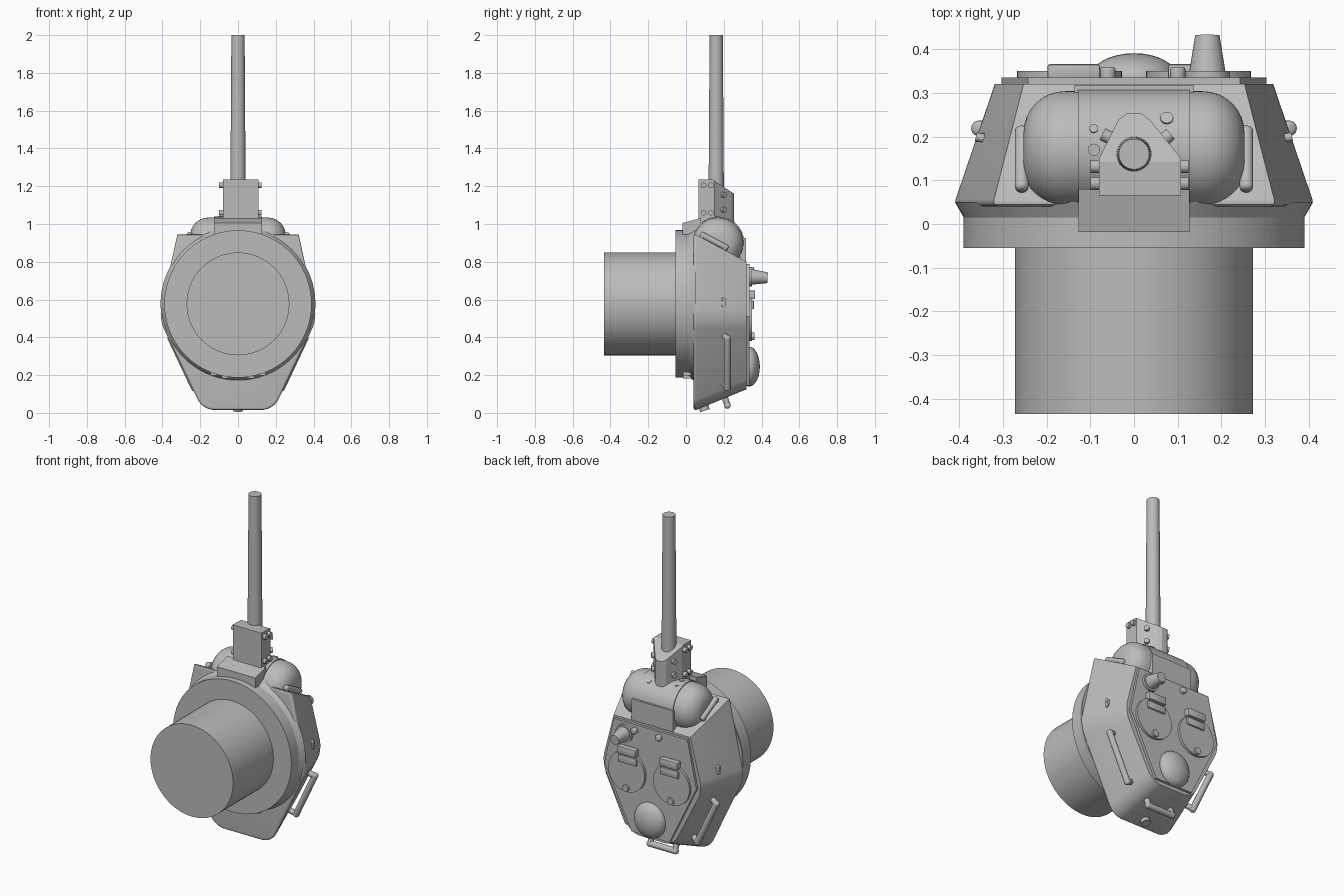
import bpy, bmesh, math
from mathutils import Vector

cube = bpy.data.objects.get("Cube")
if cube:
    bpy.data.objects.remove(cube, do_unlink=True)

GREY = (0.5, 0.5, 0.5, 1)
paint = bpy.data.materials.new("plain grey")
paint.use_nodes = True
paint.diffuse_color = GREY
paint.node_tree.nodes["Principled BSDF"].inputs["Base Color"].default_value = GREY


def finish(name, bm, smooth=True):
    bmesh.ops.recalc_face_normals(bm, faces=bm.faces[:])
    mesh = bpy.data.meshes.new(name)
    bm.to_mesh(mesh)
    bm.free()
    mesh.materials.append(paint)
    obj = bpy.data.objects.new(name, mesh)
    bpy.context.collection.objects.link(obj)
    if smooth:
        bpy.ops.object.select_all(action='DESELECT')
        obj.select_set(True)
        bpy.context.view_layer.objects.active = obj
        bpy.ops.object.shade_smooth_by_angle(angle=math.radians(32))
    return obj


def loft(bottom, top):
    """Closed solid between two matching loops of points."""
    bm = bmesh.new()
    a = [bm.verts.new(p) for p in bottom]
    b = [bm.verts.new(p) for p in top]
    bm.faces.new(a)
    bm.faces.new(b)
    for i in range(len(a)):
        j = (i + 1) % len(a)
        bm.faces.new((a[i], a[j], b[j], b[i]))
    bmesh.ops.recalc_face_normals(bm, faces=bm.faces[:])
    return bm


def box(name, x, y, z, bevel=0.0):
    bm = loft([(p, y[0], q) for p, q in ((x[0], z[0]), (x[1], z[0]), (x[1], z[1]), (x[0], z[1]))],
              [(p, y[1], q) for p, q in ((x[0], z[0]), (x[1], z[0]), (x[1], z[1]), (x[0], z[1]))])
    if bevel:
        bmesh.ops.bevel(bm, geom=bm.edges[:], offset=bevel, segments=2, affect='EDGES', profile=0.5)
    return finish(name, bm)


def rod(name, start, end, r1, r2=None, sides=24, bevel=0.0):
    """Cylinder or cone between two points, with optional rounded ends."""
    start, end = Vector(start), Vector(end)
    axis = end - start
    bm = bmesh.new()
    bmesh.ops.create_cone(bm, cap_ends=True, segments=sides, radius1=r1,
                          radius2=r1 if r2 is None else r2, depth=axis.length)
    if bevel:
        rims = [e for e in bm.edges if any(len(f.verts) > 4 for f in e.link_faces)]
        bmesh.ops.bevel(bm, geom=rims, offset=bevel, segments=8, affect='EDGES', profile=0.5)
    mat = axis.to_track_quat('Z', 'Y').to_matrix().to_4x4()
    mat.translation = (start + end) / 2
    bmesh.ops.transform(bm, matrix=mat, verts=bm.verts[:])
    return finish(name, bm)


def extrude_x(name, profile, half):
    return finish(name, loft([(-half, y, z) for y, z in profile], [(half, y, z) for y, z in profile]))


def handle(name, a, b, out, r=0.018):
    """Staple-shaped grab rail with round corners."""
    a, b, out = Vector(a), Vector(b), Vector(out)
    rod(name, a + out, b + out, r, sides=12, bevel=r * 0.7)
    inset = (b - a).normalized() * r
    for i, foot in enumerate((a + inset, b - inset)):
        rod(f"{name}_foot_{i}", foot - out * 0.3, foot + out, r * 0.9, sides=12)


def hexagon(y, front, wide, rear):
    half = [front, wide, rear]
    return [(x, y, z) for x, z in half] + [(-x, y, z) for x, z in reversed(half)]


# Turret basket and ring
CZ = 0.577
rod("turret_basket", (0, -0.435, CZ), (0, -0.05, CZ), 0.272, sides=64)
rod("turret_ring", (0, -0.055, CZ), (0, 0.06, CZ), 0.39, sides=72)
rod("ring_fillet", (0, 0.015, CZ), (0, 0.05, CZ), 0.39, 0.41, sides=72)
for i, x in enumerate((-0.13, -0.07, 0.07, 0.13)):
    z = CZ - math.sqrt(0.39 ** 2 - x * x)
    box(f"ring_lug_{i}", (x - 0.016, x + 0.016), (-0.015, 0.03), (z - 0.012, z + 0.02))

# Cast turret shell with rounded corners
bm = loft(hexagon(0.04, (0.325, 0.95), (0.424, 0.5), (0.19, 0.01)),
          hexagon(0.32, (0.253, 0.80), (0.33, 0.5), (0.14, 0.125)))
corners = [e for e in bm.edges
           if abs(e.verts[0].co.y - e.verts[1].co.y) > 0.1 and e.verts[0].co.z < 0.6]
bmesh.ops.bevel(bm, geom=corners, offset=0.06, segments=6, affect='EDGES', profile=0.5)
rim = [e for e in bm.edges if all(v.co.y < 0.05 for v in e.verts)]
bmesh.ops.bevel(bm, geom=rim, offset=0.018, segments=4, affect='EDGES', profile=0.5)
finish("turret_shell", bm)

# Roof plate
finish("roof_plate", loft(hexagon(0.31, (0.243, 0.788), (0.303, 0.51), (0.125, 0.145)),
                          hexagon(0.335, (0.243, 0.788), (0.303, 0.51), (0.125, 0.145))))

# Roof hatches with hinges and catches
for side in (-1, 1):
    tag = "left" if side > 0 else "right"
    x = 0.148 * side
    rod(f"hatch_{tag}", (x, 0.33, 0.5), (x, 0.35, 0.5), 0.12, sides=48)
    hx = 0.138 * side
    box(f"hinge_leaf_{tag}", (hx - 0.06, hx + 0.06), (0.33, 0.36), (0.55, 0.594), 0.005)
    box(f"hinge_mount_{tag}", (hx - 0.06, hx + 0.06), (0.33, 0.366), (0.602, 0.648), 0.005)
    rod(f"hatch_catch_{tag}", (x, 0.34, 0.405), (x, 0.363, 0.405), 0.02, sides=16)

# Ventilator dome
bm = bmesh.new()
bmesh.ops.create_uvsphere(bm, u_segments=32, v_segments=16, radius=1)
for v in bm.verts:
    v.co = Vector((v.co.x * 0.1, 0.335 + v.co.y * 0.056, 0.245 + v.co.z * 0.105))
finish("ventilator_dome", bm)

# Periscope and small roof lugs
rod("periscope_base", (0.168, 0.33, 0.72), (0.168, 0.35, 0.72), 0.052, sides=32)
rod("periscope_head", (0.168, 0.345, 0.72), (0.168, 0.432, 0.715), 0.042, 0.028, sides=32)
for i, x in enumerate((-0.06, 0.1)):
    rod(f"roof_lug_{i}", (x, 0.325, 0.755), (x, 0.36, 0.755), 0.018, sides=16, bevel=0.008)

# Rounded gun mantlet and its central cover
MY, MZ = 0.17, 0.9
rod("mantlet", (-0.253, MY, MZ), (0.253, MY, MZ), 0.134, sides=64, bevel=0.095)
arc = [(MY + 0.139 * math.sin(math.radians(t)), MZ + 0.139 * math.cos(math.radians(t)))
       for t in range(-60, 91, 6)]
extrude_x("mantlet_cover", arc + [(0.309, 0.79), (0.10, 0.79)], 0.128)
box("cover_flange", (-0.136, 0.136), (0.285, 0.318), (0.79, 0.925))
extrude_x("mantlet_apron", [(-0.018, 0.94), (-0.018, 1.005), (0.08, 1.032), (0.08, 0.94)], 0.127)
for i, (x, y, r) in enumerate(((-0.092, 0.218, 0.01), (-0.092, 0.17, 0.014), (0.075, 0.242, 0.015))):
    out = Vector((0, y - MY, math.sqrt(0.139 ** 2 - (y - MY) ** 2))).normalized()
    spot = Vector((x, MY, MZ))
    rod(f"cover_plug_{i}", spot + out * 0.12, spot + out * 0.143, r, sides=16)

# Gun housing with sloping top
outline = [(-0.08, 0.065), (0.108, 0.065), (0.108, 0.15), (0.035, 0.24), (0.016, 0.253),
           (-0.016, 0.253), (-0.035, 0.24), (-0.08, 0.15)]
bm = loft([(x, y, 0.96) for x, y in outline], [(x, y, 1.235) for x, y in outline])
cut = bmesh.ops.bisect_plane(bm, geom=bm.verts[:] + bm.edges[:] + bm.faces[:],
                             plane_co=(0, 0.142, 1.235), plane_no=(0, 0.66, 1), clear_outer=True)
bmesh.ops.holes_fill(bm, edges=[e for e in bm.edges if e.is_boundary])
finish("gun_housing", bm, smooth=False)

# Housing bolts
for z in (1.06, 1.205):
    for y in (0.093, 0.132):
        rod("right_bolt", (-0.07, y, z), (-0.1, y, z), 0.015, sides=12)
        rod("left_bolt", (0.1, y, z), (0.125, y, z), 0.015, sides=12)
for z in (1.075, 1.155):
    rod("right_slope_bolt", (-0.05, 0.195, z), (-0.072, 0.206, z), 0.015, sides=12)
    rod("left_slope_bolt", (0.065, 0.19, z), (0.084, 0.206, z), 0.015, sides=12)

# Gun barrel
rod("gun_barrel", (0, 0.16, 1.1), (0, 0.16, 2.0), 0.041, 0.035, sides=40)

# Grab rails, vision slits and rear plug
for side in (-1, 1):
    tag = "left" if side > 0 else "right"
    handle(f"side_rail_{tag}", (0.325 * side, 0.205, 0.425), (0.188 * side, 0.205, 0.135),
           (0.036 * side, 0.014, -0.017))
    handle(f"front_rail_{tag}", (0.257 * side, 0.07, 0.934), (0.257 * side, 0.215, 0.856),
           (0, 0.007, 0.013), 0.016)
    for i in range(2):
        z = 0.57 + 0.032 * i
        rod(f"vision_slit_{tag}_{i}", (0.34 * side, 0.195, z), (0.362 * side, 0.2, z), 0.01, sides=12)
    box(f"vision_slit_bar_{tag}", sorted((0.34 * side, 0.362 * side)), (0.188, 0.208), (0.57, 0.602))
handle("rear_rail", (-0.1, 0.205, 0.085), (0.1, 0.205, 0.085), (0, 0.014, -0.045))
rod("rear_plug", (0, 0.085, 0.06), (0, 0.1, 0.012), 0.026, sides=20)
